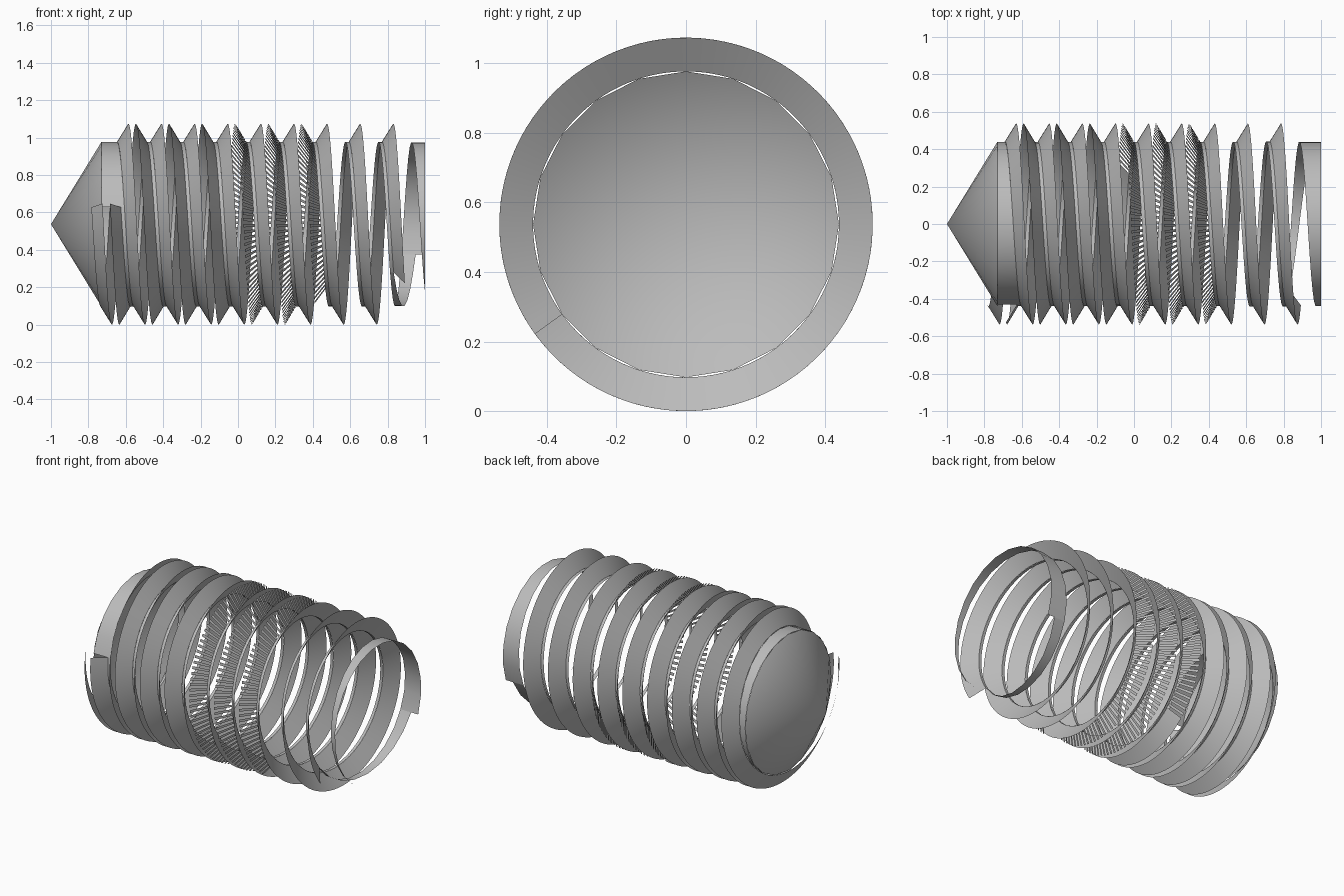
import bpy, bmesh
from math import sin, cos, pi

if "Cube" in bpy.data.objects:
    bpy.data.objects.remove(bpy.data.objects["Cube"], do_unlink=True)

PITCH = 0.177
CZ = 0.537                # height of the axis
R_ROOT, R_CREST = 0.44, 0.537
X_BASE = -0.73            # where the cone meets the body

steel = bpy.data.materials.new("steel grey")
steel.use_nodes = True
GREY = (0.5, 0.5, 0.5, 1)
steel.diffuse_color = GREY
steel.node_tree.nodes["Principled BSDF"].inputs["Base Color"].default_value = GREY


def point(x, r, turn):
    """Turns run from the back (+y) over the top to the front."""
    a = 2 * pi * turn
    return (x, r * cos(a), CZ + r * sin(a))


def finish(name, bm, angle=30):
    mesh = bpy.data.meshes.new(name)
    bm.to_mesh(mesh)
    bm.free()
    mesh.materials.append(steel)
    obj = bpy.data.objects.new(name, mesh)
    bpy.context.collection.objects.link(obj)
    bpy.ops.object.select_all(action='DESELECT')
    obj.select_set(True)
    bpy.context.view_layer.objects.active = obj
    bpy.ops.object.shade_smooth_by_angle(angle=angle * pi / 180)
    return obj


def helix(offset):
    return lambda t: offset + PITCH * t


def ribbon(name, start, end, left, right, r_left, r_right, per_turn, keep=None):
    """Sweep a strip between two edges along the turns."""
    bm = bmesh.new()
    n = max(1, round((end - start) * per_turn))
    rows = []
    for i in range(n + 1):
        t = start + (end - start) * i / n
        rows.append((bm.verts.new(point(left(t), r_left, t)),
                     bm.verts.new(point(right(t), r_right, t))))
    for i in range(n):
        if keep is None or keep(i):
            (a, b), (c, d) = rows[i], rows[i + 1]
            bm.faces.new((a, b, d, c))
    return finish(name, bm)


# Edges of the thread, from left to right along one pitch
left_root, left_crest = helix(-0.69), helix(-0.63)
right_crest, right_root = helix(-0.59), helix(-0.532)
next_root = helix(-0.69 + PITCH)

# Pointed tip
bm = bmesh.new()
SIDES = 20
apex = bm.verts.new((-1, 0, CZ))
ring = [bm.verts.new(point(X_BASE, R_ROOT, i / SIDES)) for i in range(SIDES)]
for i in range(SIDES):
    bm.faces.new((apex, ring[i], ring[(i + 1) % SIDES]))
finish("cone_tip", bm)

# Collar between the tip and the first turn
ribbon("front_collar", -0.23, 0.467, lambda t: X_BASE, left_root,
       R_ROOT, R_ROOT, 24)

# Thread flanks; the crest between them is open
START = -0.533
ribbon("left_flank", START, 8.6, left_root, left_crest, R_ROOT, R_CREST, 96)
ribbon("right_flank", START, 2.85, right_crest, right_root, R_CREST, R_ROOT, 96)
ribbon("slatted_flank", 2.85, 5.65, right_crest, right_root,
       R_CREST, R_ROOT, 200, lambda i: i % 2 == 0)

# Narrow groove floor between the turns
ribbon("groove_floor", START, 7.6, right_root, next_root, R_ROOT, R_ROOT, 48)

# Run-out that widens into the open end
ribbon("runout_taper", 7.6, 7.94, right_root,
       lambda t: next_root(t) + 0.17 * (t - 7.6), R_ROOT, R_ROOT, 24)
ribbon("end_collar", 7.94, 8.65, right_root, lambda t: 1.0, R_ROOT, R_ROOT, 24)
